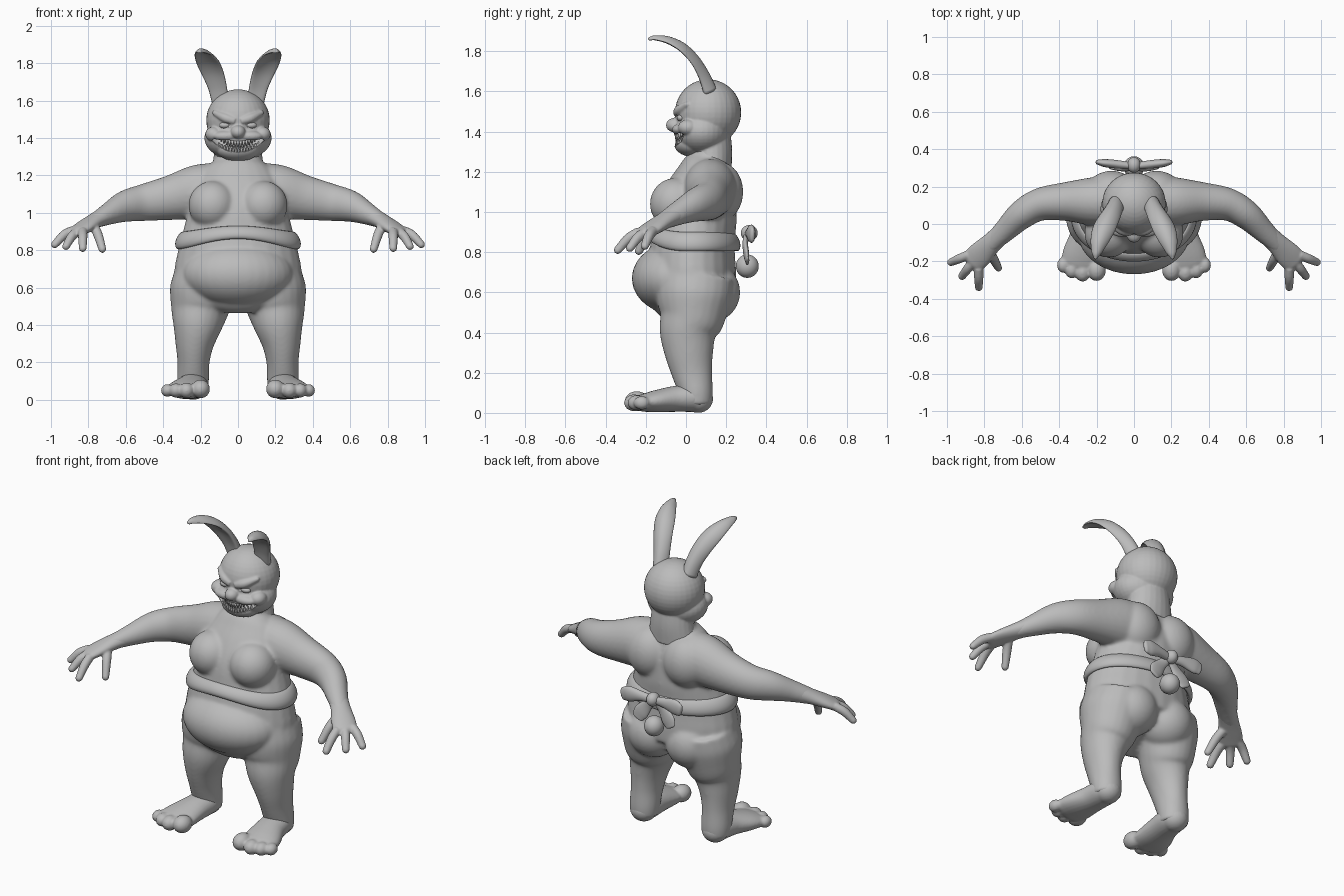
import bpy, bmesh, math
from mathutils import Vector, Matrix

if "Cube" in bpy.data.objects:
    bpy.data.objects.remove(bpy.data.objects["Cube"])

clay = bpy.data.materials.new("clay_grey")
clay.use_nodes = True
GREY = (0.5, 0.5, 0.5, 1)
clay.diffuse_color = GREY
clay.node_tree.nodes["Principled BSDF"].inputs["Base Color"].default_value = GREY


def ball(bm, loc, radii):
    m = Matrix.Translation(loc) @ Matrix.Diagonal((*radii, 1))
    bmesh.ops.create_uvsphere(bm, u_segments=32, v_segments=20, radius=1, matrix=m)


def pair(bm, loc, radii):
    for s in (1, -1):
        ball(bm, (s * loc[0], loc[1], loc[2]), radii)


def skin(bm, rings, close=False):
    """Bridge rings of points; cap the ends unless the rings form a loop."""
    loops = [[bm.verts.new(p) for p in r] for r in rings]
    n = len(loops[0])
    for i in range(len(loops) - (not close)):
        a, b = loops[i], loops[(i + 1) % len(loops)]
        for j in range(n):
            bm.faces.new((a[j], a[(j + 1) % n], b[(j + 1) % n], b[j]))
    if not close:
        bm.faces.new(loops[0][::-1])
        bm.faces.new(loops[-1])


def spline(pts, steps=6):
    """Catmull-Rom through points of any dimension."""
    v = [Vector(p) for p in pts]
    v = [2 * v[0] - v[1]] + v + [2 * v[-1] - v[-2]]
    out = []
    for p, a, b, q in zip(v, v[1:], v[2:], v[3:]):
        for k in range(steps):
            t = k / steps
            out.append(0.5 * (2 * a + (b - p) * t + (2 * p - 5 * a + 4 * b - q) * t * t
                              + (3 * a - p - 3 * b + q) * t ** 3))
    return out + [v[-2]]


def sweep(bm, pts, hint=(1, 0, 0), mirror=False, dish=0, dome=True):
    """Oval tube through (x, y, z, half width, half thickness), rounded at the end."""
    for s in ((1, -1) if mirror else (1,)):
        h = Vector((s * hint[0], hint[1], hint[2]))
        path = spline([(s * p[0], *p[1:]) for p in pts])
        cen = [Vector(p[:3]) for p in path]
        secs = [[c, cen[min(i + 1, len(cen) - 1)] - cen[max(i - 1, 0)], path[i][3], path[i][4]]
                for i, c in enumerate(cen)]
        if dome:
            c, t, a, b = secs[-1]
            for k in (1, 2, 3):
                w = math.radians(28 * k)
                secs.append([c + t.normalized() * b * math.sin(w), t, a * math.cos(w), b * math.cos(w)])
        rings = []
        for c, t, a, b in secs:
            t = t.normalized()
            side = (h - t * h.dot(t)).normalized()
            up = t.cross(side) * s if dish == 0 else t.cross(side) * (1 if side.x > 0 else -1)
            ang = [2 * math.pi * k / 24 for k in range(24)]
            rings.append([c + side * a * math.cos(w) + up * (b * math.sin(w) + dish * a * math.cos(w) ** 2)
                          for w in ang])
        skin(bm, rings)


def finish(name, bm, voxel=0, smooth=0, cutter=None):
    """Fuse the shapes, soften the joins, bake, and shade smooth."""
    bmesh.ops.recalc_face_normals(bm, faces=bm.faces)
    me = bpy.data.meshes.new(name)
    bm.to_mesh(me)
    bm.free()
    ob = bpy.data.objects.new(name, me)
    bpy.context.collection.objects.link(ob)
    if voxel:
        m = ob.modifiers.new("fuse", 'REMESH')
        m.mode, m.voxel_size = 'VOXEL', voxel
    if smooth:
        m = ob.modifiers.new("soften", 'SMOOTH')
        m.factor, m.iterations = 0.5, smooth
    if cutter:
        m = ob.modifiers.new("carve", 'BOOLEAN')
        m.operation, m.object, m.solver = 'DIFFERENCE', cutter, 'EXACT'
    dg = bpy.context.evaluated_depsgraph_get()
    ob.data = bpy.data.meshes.new_from_object(ob.evaluated_get(dg))
    ob.modifiers.clear()
    ob.data.materials.clear()
    ob.data.materials.append(clay)
    ob.data.polygons.foreach_set("use_smooth", [True] * len(ob.data.polygons))
    return ob


# Torso, arms and legs fused into one body
bm = bmesh.new()
sweep(bm, [(0, .05, .5, .2, .15), (0, .03, .58, .31, .21), (0, .03, .68, .34, .22), (0, .03, .78, .325, .215),
           (0, .04, .88, .3, .205), (0, .055, 1, .27, .2), (0, .08, 1.12, .25, .17),
           (0, .1, 1.21, .2, .13), (0, .12, 1.28, .13, .1), (0, .12, 1.36, .125, .1)], dome=False)
ball(bm, (0, -.05, .67), (.3, .22, .18))
pair(bm, (.135, -.05, 1.04), (.13, .13, .13))
pair(bm, (.12, .165, 1.1), (.14, .12, .15))
pair(bm, (.125, .12, .6), (.15, .15, .15))
sweep(bm, [(.1, .12, 1.13, .13, .14), (.22, .12, 1.11, .13, .145), (.36, .12, 1.08, .105, .12),
           (.5, .105, 1.055, .088, .1), (.6, .05, 1.035, .078, .085), (.69, -.035, .995, .062, .06),
           (.77, -.11, .955, .05, .04)], (0, 1, 0), mirror=True)
sweep(bm, [(.18, .05, .68, .16, .19), (.19, .04, .58, .175, .19), (.205, .03, .48, .155, .165),
           (.217, .01, .4, .133, .142), (.232, .015, .3, .104, .122), (.238, .03, .2, .086, .102),
           (.24, .05, .1, .085, .085), (.24, .05, .04, .08, .08)], mirror=True, dome=False)
finish("body", bm, .009, 14)

# Hands
bm = bmesh.new()
across = (.67, .74, 0)
sweep(bm, [(.7, -.045, .99, .055, .05), (.76, -.1, .96, .056, .042), (.82, -.16, .925, .068, .034),
           (.86, -.2, .9, .068, .028)], across, mirror=True)
for base, tip in [((.885, -.165, .905), (.98, -.205, .83)), ((.86, -.2, .9), (.92, -.28, .82)),
                  ((.83, -.235, .9), (.83, -.34, .81)), ((.77, -.15, .93), (.725, -.235, .805))]:
    mid = (Vector(base) + Vector(tip)) / 2 + Vector((0, 0, .012))
    sweep(bm, [(*base, .025, .025), (*mid, .025, .025), (*tip, .021, .02)], across, mirror=True)
finish("hands", bm, .006, 5)

# Feet
bm = bmesh.new()
sweep(bm, [(.24, .1, .06, .055, .05), (.24, .05, .075, .08, .07), (.25, -.05, .07, .088, .065),
           (.27, -.15, .058, .108, .055), (.28, -.21, .05, .112, .045)], mirror=True)
pair(bm, (.24, .06, .07), (.075, .075, .07))
for x, y, r in [(.2, -.245, .05), (.275, -.258, .042), (.332, -.245, .038), (.378, -.22, .034)]:
    pair(bm, (x, y, .058 if r > .045 else .05), (r, r * 1.2, r))
finish("feet", bm, .007, 6)

# Carving shapes for mouth and eye sockets
bm = bmesh.new()
grin = [k / 6 for k in range(-6, 7)]


def grin_point(t, y=0, z=0):
    return (.135 * t, -.06 + .085 * t * t + y, 1.353 + .055 * t * t + z)


sweep(bm, [(*grin_point(t), .03 * (1 - .85 * t ** 4), .032) for t in grin], (0, 0, 1))
pair(bm, (.07, -.062, 1.468), (.036, .03, .017))
cutter = finish("face_cutter", bm)
cutter.hide_render = True

# Head with muzzle, cheeks, brows and chin
bm = bmesh.new()
ball(bm, (0, .11, 1.495), (.17, .165, .165))
ball(bm, (0, .08, 1.4), (.18, .14, .12))
ball(bm, (0, .03, 1.34), (.115, .09, .065))
ball(bm, (0, -.055, 1.432), (.04, .045, .036))
pair(bm, (.06, -.025, 1.41), (.075, .045, .03))
pair(bm, (.13, .01, 1.42), (.045, .05, .04))
sweep(bm, [(.015, -.045, 1.49, .02, .02), (.07, -.035, 1.507, .024, .022), (.125, .005, 1.535, .014, .014)],
      (0, 0, 1), mirror=True)
sweep(bm, [(0, .125, 1.2, .15, .1), (0, .13, 1.3, .13, .1), (0, .12, 1.4, .12, .1)], dome=False)
finish("head", bm, .005, 8, cutter)
bpy.data.objects.remove(cutter)

# Eyes and teeth
bm = bmesh.new()
pair(bm, (.07, -.024, 1.468), (.03, .022, .018))
finish("eyes", bm)
bm = bmesh.new()
for i in range(-7, 8):
    t = i / 9
    for sgn, size in ((1, .034), (-1, .03)):
        h = size * (1 - .5 * t * t)
        c = Vector(grin_point(t + (.03 if sgn < 0 else 0), .012, sgn * (.03 - h / 2)))
        m = Matrix.Translation(c) @ Matrix.Diagonal((1, 1, -sgn, 1))
        bmesh.ops.create_cone(bm, cap_ends=True, segments=8, radius1=.009, radius2=.003, depth=h, matrix=m)
finish("teeth", bm)

# Ears, dished along the front
bm = bmesh.new()
sweep(bm, [(.095, .12, 1.6, .045, .035), (.11, .09, 1.68, .05, .028), (.135, .045, 1.76, .058, .022),
           (.162, -.015, 1.822, .06, .019), (.185, -.085, 1.858, .048, .015), (.2, -.15, 1.868, .028, .011),
           (.205, -.18, 1.862, .012, .009)], mirror=True, dish=-.4)
finish("ears", bm)

# Sash: a soft band that rises at the front
bm = bmesh.new()
rings = []
for i in range(96):
    w = 2 * math.pi * i / 96
    front = max(0, -math.sin(w)) ** 3
    low, high = .805 + .055 * front, .9 + .03 * front
    ring = []
    for k in range(16):
        a = 2 * math.pi * k / 16
        u = (math.sin(a) + 1) / 2
        out = .018 * math.cos(a) - .028 * u * u
        z = low + (high - low) * u
        ring.append(((.322 + out) * math.cos(w), .035 + (.222 + out) * math.sin(w), z))
    rings.append(ring)
skin(bm, rings, close=True)
finish("sash", bm)

# Bow with loops, hanging ends and knot
bm = bmesh.new()
ball(bm, (0, .315, .895), (.036, .042, .04))
sweep(bm, [(.01, .31, .89, .022, .018), (.08, .318, .895, .03, .022), (.15, .325, .892, .045, .022),
           (.19, .33, .885, .038, .014)], (0, 0, 1), mirror=True)
sweep(bm, [(.01, .3, .88, .02, .014), (.05, .295, .84, .032, .014), (.09, .3, .79, .045, .014),
           (.11, .305, .755, .035, .01)], (1, 0, .8), mirror=True)
finish("bow", bm)

# Round tail
bm = bmesh.new()
ball(bm, (0, .305, .73), (.055, .057, .058))
finish("tail", bm)
